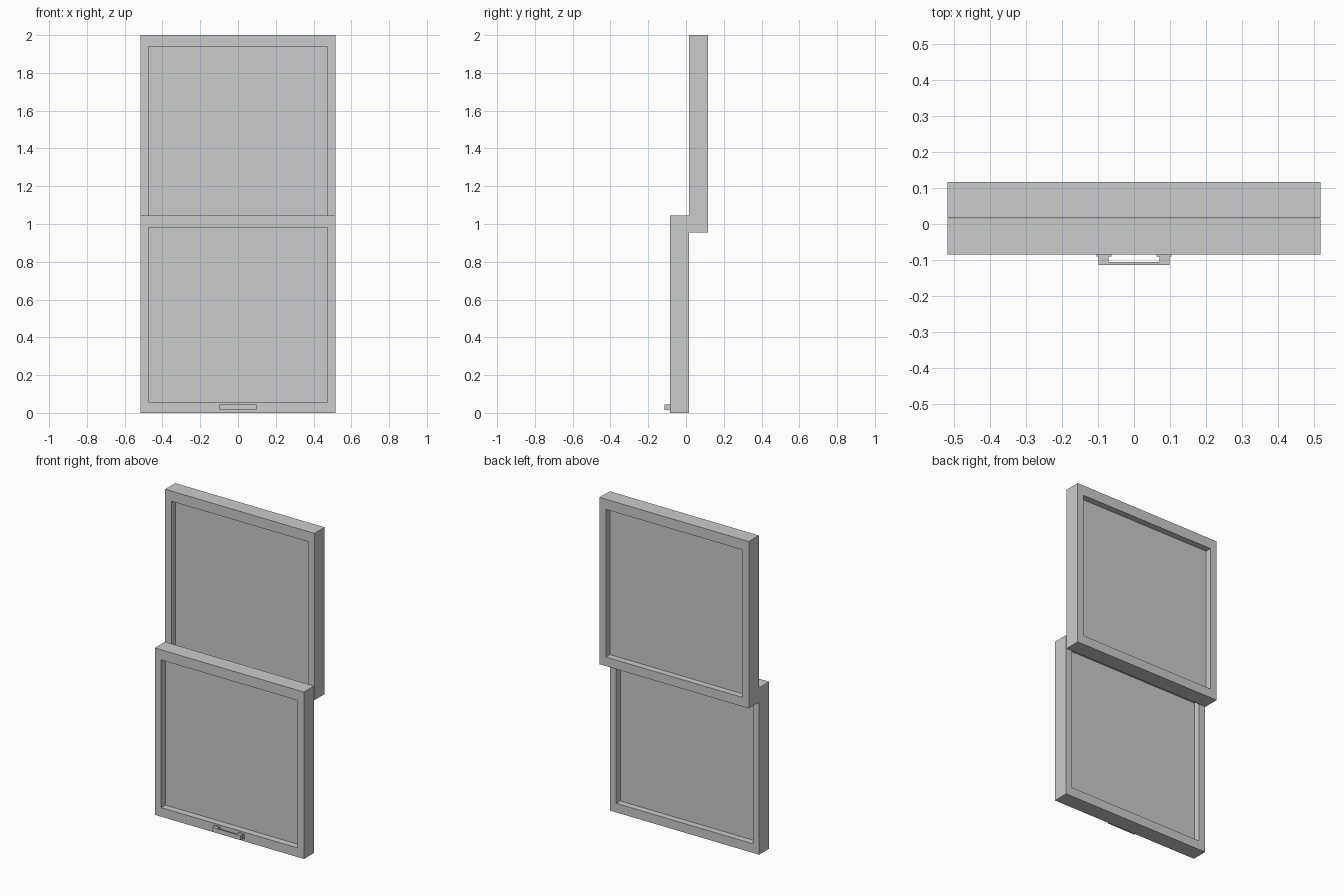
import bpy

cube = bpy.data.objects.get("Cube")
if cube:
    bpy.data.objects.remove(cube, do_unlink=True)

GREY = (0.6, 0.6, 0.6, 1)
paint = bpy.data.materials.new("light_grey")
paint.use_nodes = True
paint.diffuse_color = GREY
paint.node_tree.nodes["Principled BSDF"].inputs["Base Color"].default_value = GREY


def add_mesh(name, verts, faces):
    mesh = bpy.data.meshes.new(name)
    mesh.from_pydata(verts, [], faces)
    mesh.materials.append(paint)
    obj = bpy.data.objects.new(name, mesh)
    bpy.context.collection.objects.link(obj)
    return obj


def box(name, x, y, z):
    """Box spanning the given (low, high) ranges."""
    verts = [(a, b, c) for a in x for b in y for c in z]
    faces = [(0, 1, 3, 2), (4, 6, 7, 5), (0, 4, 5, 1),
             (2, 3, 7, 6), (0, 2, 6, 4), (1, 5, 7, 3)]
    return add_mesh(name, verts, faces)


def rectangle(half, low, high):
    return [(-half, low), (half, low), (half, high), (-half, high)]


WIDTH, OPENING = 0.517, 0.473
HEIGHT, THICK = 1.045, 0.1
BOTTOM_RAIL, TOP_RAIL = 0.057, 0.064


def sash(name, front, bottom):
    """Rectangular frame with a pane set in the middle of its depth."""
    outer = rectangle(WIDTH, bottom, bottom + HEIGHT)
    hole = rectangle(OPENING, bottom + BOTTOM_RAIL, bottom + HEIGHT - TOP_RAIL)
    back = front + THICK
    verts = [(x, y, z) for y in (front, back) for ring in (outer, hole) for x, z in ring]
    faces = []
    for i in range(4):
        j = (i + 1) % 4
        faces += [(i, j, j + 4, i + 4),
                  (i + 8, i + 12, j + 12, j + 8),
                  (i, i + 8, j + 8, j),
                  (i + 4, j + 4, j + 12, i + 12)]
    add_mesh(name + "_frame", verts, faces)
    box(name + "_pane", (-OPENING, OPENING), (front + 0.042, front + 0.06),
        (hole[0][1], hole[2][1]))


sash("lower_sash", -0.085, 0)
sash("upper_sash", 0.017, 2 - HEIGHT)

# Pull handle on the bottom rail: bar, two posts and their base plates
box("handle_bar", (-0.098, 0.098), (-0.113, -0.106), (0.016, 0.044))
for side, s in (("right", -1), ("left", 1)):
    box("handle_post_" + side, sorted((s * 0.07, s * 0.098)), (-0.106, -0.085), (0.016, 0.044))
    box("handle_plate_" + side, sorted((s * 0.062, s * 0.104)), (-0.09, -0.085), (0.013, 0.047))
